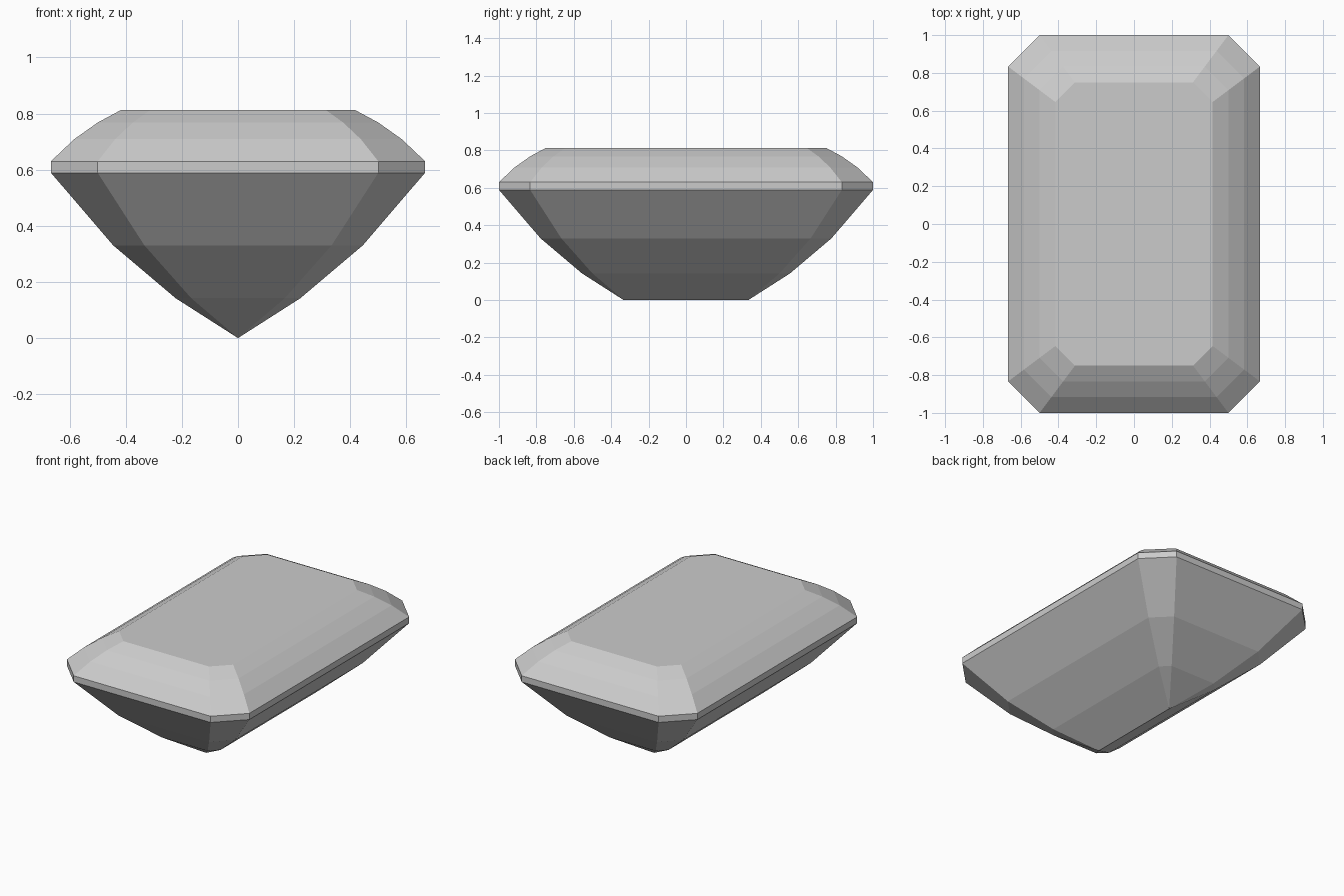
import bpy, bmesh

if "Cube" in bpy.data.objects:
    bpy.data.objects.remove(bpy.data.objects["Cube"])

# Step profile from keel to table: (half width x, half length y, z)
PROFILE = [
    (0.0, 0.3333, 0.0),
    (0.2222, 0.5556, 0.142),
    (0.4444, 0.7778, 0.33),
    (0.6667, 1.0, 0.589),
    (0.6667, 1.0, 0.63),
    (0.5833, 0.9167, 0.709),
    (0.5, 0.8333, 0.768),
    (0.4167, 0.75, 0.813),
]


def ring(bm, a, b, z):
    """Rectangle with cut corners, the cut being a quarter of the half width."""
    c = a * 0.25
    quarter = [(a, b - c), (a - c, b)]
    pts = quarter + [(-x, y) for x, y in reversed(quarter)]
    pts += [(-x, -y) for x, y in pts]
    return [bm.verts.new((x, y, z)) for x, y in pts]


# Step-cut gem: lofted pavilion, girdle and crown
bm = bmesh.new()
rings = [ring(bm, *p) for p in PROFILE]
for low, high in zip(rings, rings[1:]):
    for i in range(8):
        j = (i + 1) % 8
        bm.faces.new((low[i], low[j], high[j], high[i]))

# Flat table on top
bm.faces.new(rings[-1])

# The bottom ring collapses into the keel line
bmesh.ops.remove_doubles(bm, verts=bm.verts, dist=0.0005)
bmesh.ops.recalc_face_normals(bm, faces=bm.faces)

mesh = bpy.data.meshes.new("step_cut_gem")
bm.to_mesh(mesh)
bm.free()
bpy.context.collection.objects.link(bpy.data.objects.new("step_cut_gem", mesh))
